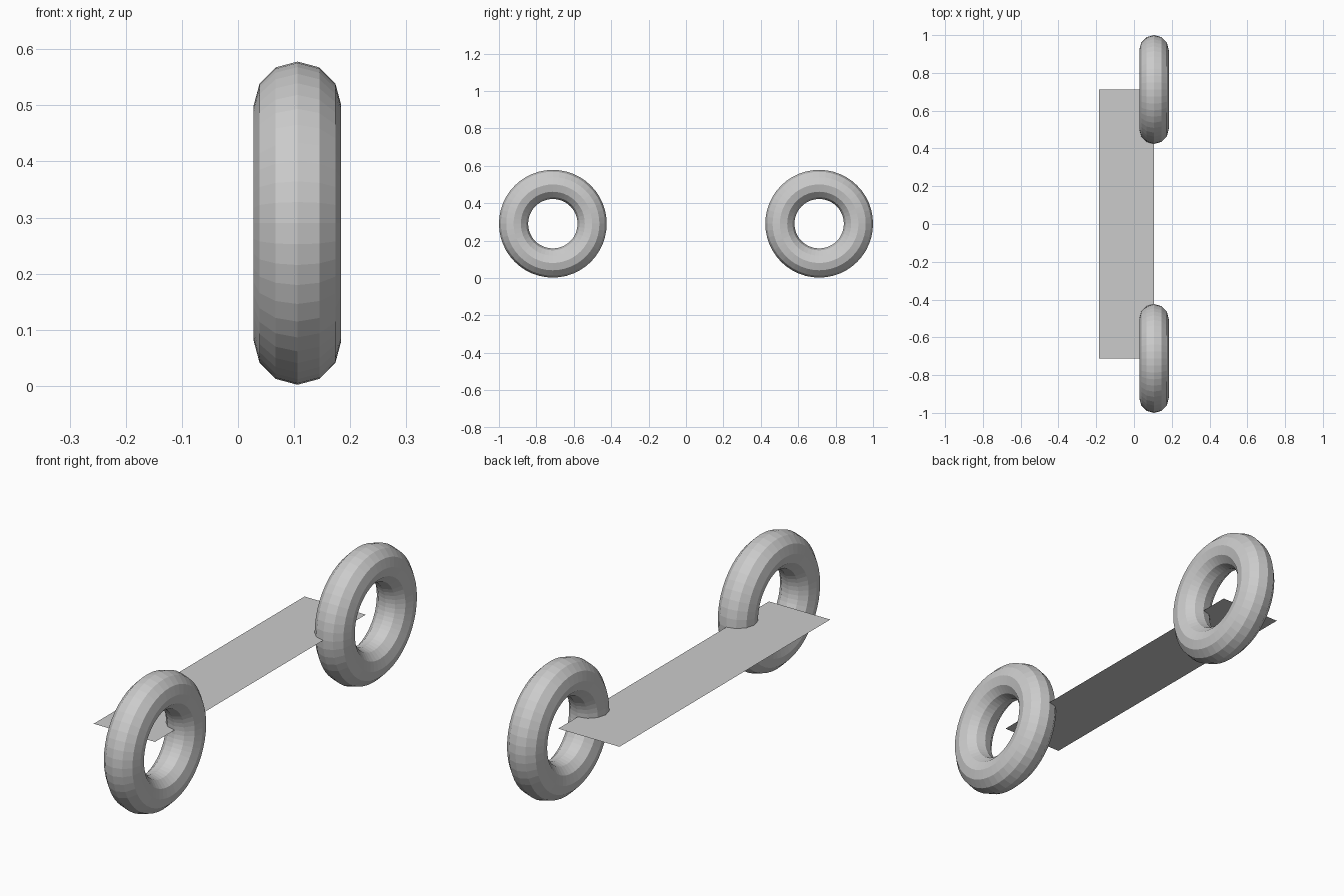
import bpy
from math import pi

if "Cube" in bpy.data.objects:
    bpy.data.objects.remove(bpy.data.objects["Cube"])

WHEEL_X, WHEEL_Y, WHEEL_Z = 0.106, 0.712, 0.29

# Two upright ring wheels, facing sideways
for name, side in (("front_wheel", -1), ("back_wheel", 1)):
    bpy.ops.mesh.primitive_torus_add(
        major_segments=48, minor_segments=12,
        major_radius=0.21, minor_radius=0.078,
        location=(WHEEL_X, side * WHEEL_Y, WHEEL_Z), rotation=(0, pi / 2, 0))
    bpy.context.object.name = name

# Thin flat deck between the wheel centres
x0, x1 = -0.184, WHEEL_X
bpy.ops.mesh.primitive_plane_add(size=1, location=((x0 + x1) / 2, 0, WHEEL_Z))
deck = bpy.context.object
deck.name = "deck"
deck.scale = (x1 - x0, 2 * WHEEL_Y, 1)
